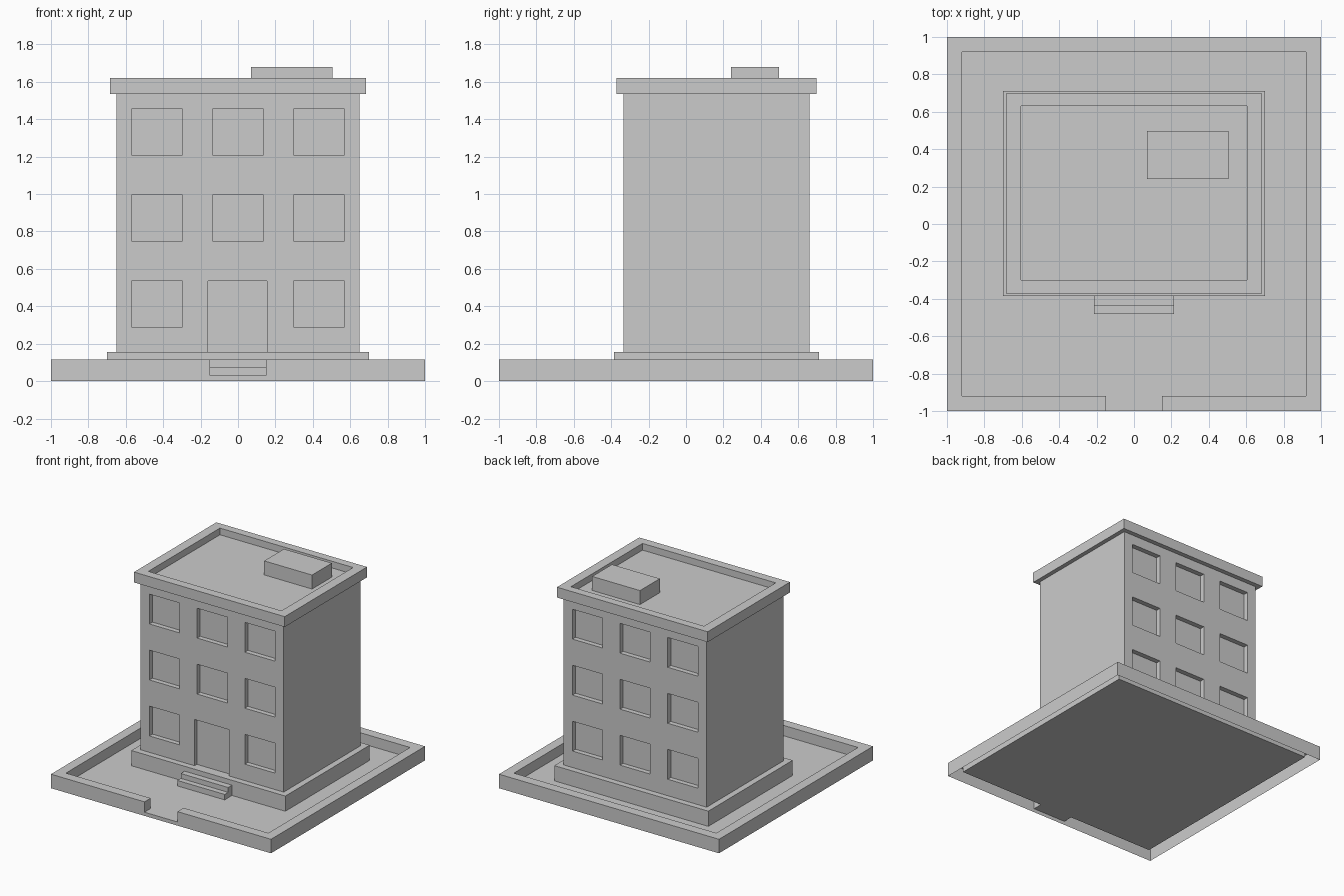
import bpy, bmesh
from mathutils import Vector

if "Cube" in bpy.data.objects:
    bpy.data.objects.remove(bpy.data.objects["Cube"])


def finish(name, bm):
    mesh = bpy.data.meshes.new(name)
    bm.to_mesh(mesh)
    bm.free()
    obj = bpy.data.objects.new(name, mesh)
    bpy.context.collection.objects.link(obj)
    return obj


def boxes(name, bounds):
    """One object from boxes given as (x0, x1, y0, y1, z0, z1)."""
    bm = bmesh.new()
    for x0, x1, y0, y1, z0, z1 in bounds:
        size = Vector((x1 - x0, y1 - y0, z1 - z0))
        mid = Vector((x0 + x1, y0 + y1, z0 + z1)) / 2
        for v in bmesh.ops.create_cube(bm, size=1)["verts"]:
            v.co = v.co * size + mid
    return finish(name, bm)


def cut(obj, cutter):
    mod = obj.modifiers.new("cut", "BOOLEAN")
    mod.operation = "DIFFERENCE"
    mod.solver = "EXACT"
    mod.object = cutter
    cutter.hide_render = True
    cutter.hide_set(True)


# Yard with low perimeter wall, gate gap and hollow underside
GROUND, WALL_TOP, GATE, INNER = 0.03, 0.115, 0.15, 0.92
inner = [(-GATE, -1), (-GATE, -INNER), (-INNER, -INNER), (-INNER, INNER),
         (INNER, INNER), (INNER, -INNER), (GATE, -INNER), (GATE, -1)]
outer = [(-GATE, -1), (-1, -1), (-1, 1), (1, 1), (1, -1), (GATE, -1)]
bm = bmesh.new()


def face(points):
    bm.faces.new([bm.verts.new(p) for p in points])


def strip(path, z0, z1):
    for a, b in zip(path, path[1:]):
        face([(*a, z0), (*b, z0), (*b, z1), (*a, z1)])


face([(*p, GROUND) for p in reversed(inner)])
strip(inner, GROUND, WALL_TOP)
strip(outer[::-1], 0, WALL_TOP)
strip([outer[0], outer[-1]], 0, GROUND)
face([(*p, WALL_TOP) for p in outer[::-1] + inner[1:-1]])
bmesh.ops.remove_doubles(bm, verts=bm.verts, dist=1e-5)
finish("yard_and_wall", bm)

# Plinth and entrance steps
boxes("plinth", [(-0.7, 0.7, -0.385, 0.71, GROUND, 0.155)])
boxes("lower_step", [(-0.215, 0.215, -0.48, -0.385, GROUND, 0.075)])
boxes("upper_step", [(-0.215, 0.215, -0.435, -0.385, 0.075, 0.115)])

# Building body with recessed windows front and back, and a front door
FRONT, BACK, DEPTH = -0.335, 0.66, 0.04
body = boxes("building_body", [(-0.65, 0.65, FRONT, BACK, 0.155, 1.535)])
openings = [(-0.16, 0.155, FRONT - 0.1, FRONT + 0.03, 0.1, 0.535)]
for row in range(3):
    z = 0.29 + 0.46 * row
    for col in (-1, 0, 1):
        x = 0.433 * col
        x0, x1 = x - 0.137, x + 0.137
        if row or col:
            openings.append((x0, x1, FRONT - 0.1, FRONT + DEPTH, z, z + 0.245))
        openings.append((x0, x1, BACK - DEPTH, BACK + 0.1, z, z + 0.245))
cut(body, boxes("opening_cutter", openings))

# Roof slab with sunken deck, and rooftop unit
roof = boxes("roof_parapet", [(-0.685, 0.685, -0.372, 0.697, 1.535, 1.62)])
cut(roof, boxes("roof_cutter", [(-0.605, 0.605, -0.3, 0.63, 1.565, 1.8)]))
boxes("rooftop_unit", [(0.07, 0.505, 0.24, 0.497, 1.565, 1.68)])
